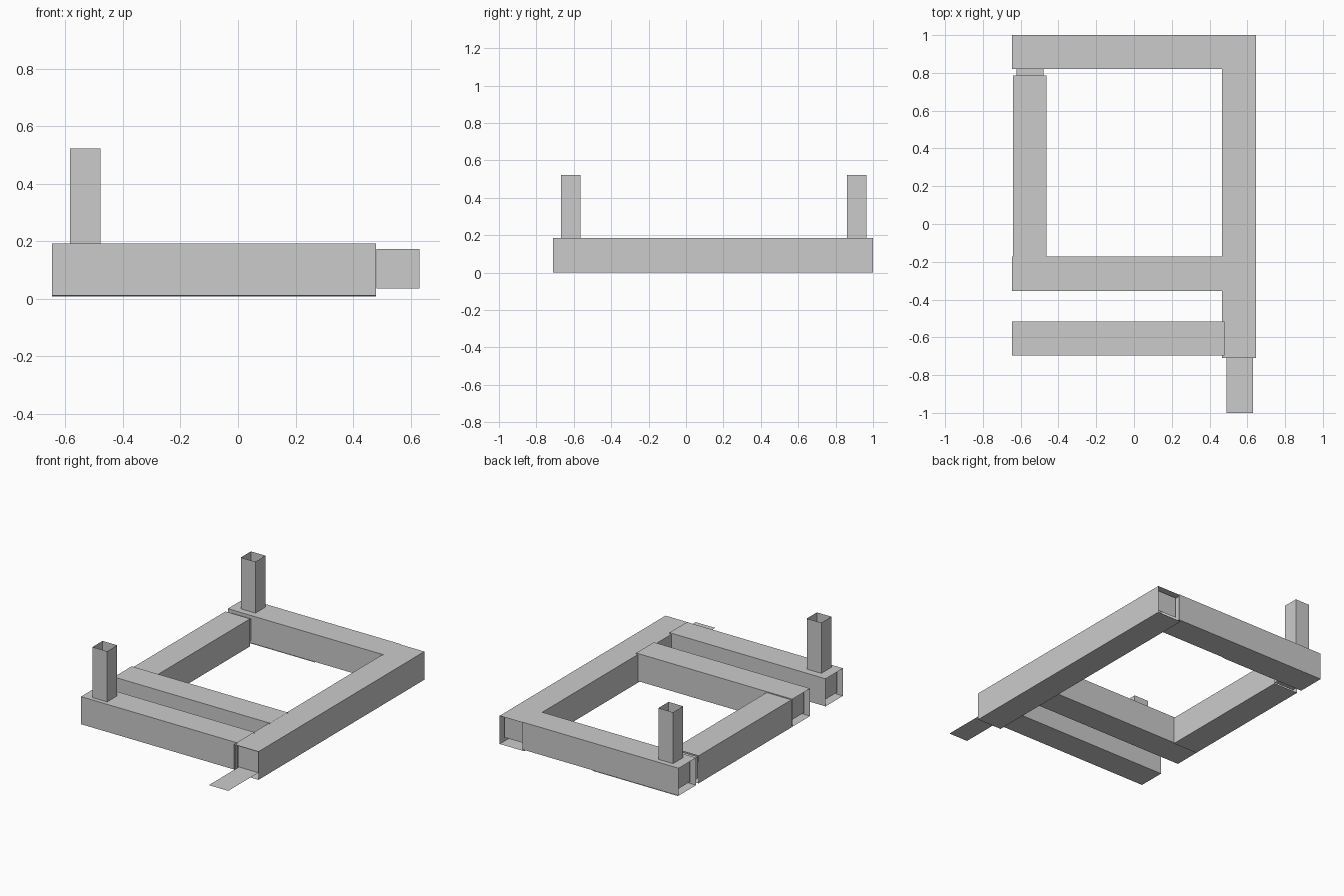
import bpy, bmesh
from mathutils import Vector

if "Cube" in bpy.data.objects:
    bpy.data.objects.remove(bpy.data.objects["Cube"])


def box(name, lo, hi, open_axis=None):
    """Sheet-walled box; with open_axis both faces on that axis are removed."""
    lo, hi = Vector(lo), Vector(hi)
    bm = bmesh.new()
    bmesh.ops.create_cube(bm, size=1)
    bm.normal_update()
    if open_axis is not None:
        ends = [f for f in bm.faces if abs(f.normal[open_axis]) > 0.9]
        bmesh.ops.delete(bm, geom=ends, context='FACES_ONLY')
    size, mid = hi - lo, (hi + lo) / 2
    for v in bm.verts:
        v.co = Vector([v.co[i] * size[i] + mid[i] for i in range(3)])
    mesh = bpy.data.meshes.new(name)
    bm.to_mesh(mesh)
    bm.free()
    obj = bpy.data.objects.new(name, mesh)
    bpy.context.collection.objects.link(obj)
    return obj


def plate(name, lo, hi):
    """Single rectangle lying flat on whichever axis has no extent."""
    flat = [i for i in range(3) if lo[i] == hi[i]][0]
    a, b = [i for i in range(3) if i != flat]
    pts = []
    for u, v in ((0, 0), (1, 0), (1, 1), (0, 1)):
        p = list(lo)
        p[a] = (lo[a], hi[a])[u]
        p[b] = (lo[b], hi[b])[v]
        pts.append(p)
    mesh = bpy.data.meshes.new(name)
    mesh.from_pydata(pts, [], [(0, 1, 2, 3)])
    obj = bpy.data.objects.new(name, mesh)
    bpy.context.collection.objects.link(obj)


# Long open side rail with recessed end plugs
box("long_rail", (0.467, -0.71, 0), (0.645, 1.0, 0.184), 1)
for label, y in (("front", -0.69), ("back", 0.97)):
    plate("long_rail_plug_" + label, (0.482, y, 0.035), (0.63, y, 0.173))

# Flat tongue sticking out of the front of the long rail
plate("rail_tongue", (0.49, -1.0, 0.035), (0.63, -0.69, 0.035))

# Three cross beams, open at the left with recessed plugs
for label, y0, y1, z0, z1 in (("front", -0.695, -0.515, 0.012, 0.192),
                              ("middle", -0.355, -0.172, 0.01, 0.19),
                              ("back", 0.82, 1.0, 0.008, 0.187)):
    box(label + "_beam", (-0.647, y0, z0), (0.48, y1, z1), 0)
    plate(label + "_beam_plug", (-0.615, y0 + 0.018, z0 + 0.02),
          (-0.615, y1 - 0.018, z1 - 0.018))

# Thin sheet under the back beam
plate("back_beam_sole", (-0.64, 0.82, 0.004), (-0.02, 1.0, 0.004))

# Short side rail and the narrower sleeve bridging to the back beam
box("short_rail", (-0.64, -0.172, 0.004), (-0.462, 0.785, 0.184), 1)
box("short_rail_sleeve", (-0.622, 0.765, 0.025), (-0.48, 0.82, 0.166), 1)

# Upright open posts
for label, y in (("front", -0.667), ("back", 0.862)):
    box(label + "_post", (-0.583, y, 0.186), (-0.478, y + 0.104, 0.522), 2)
